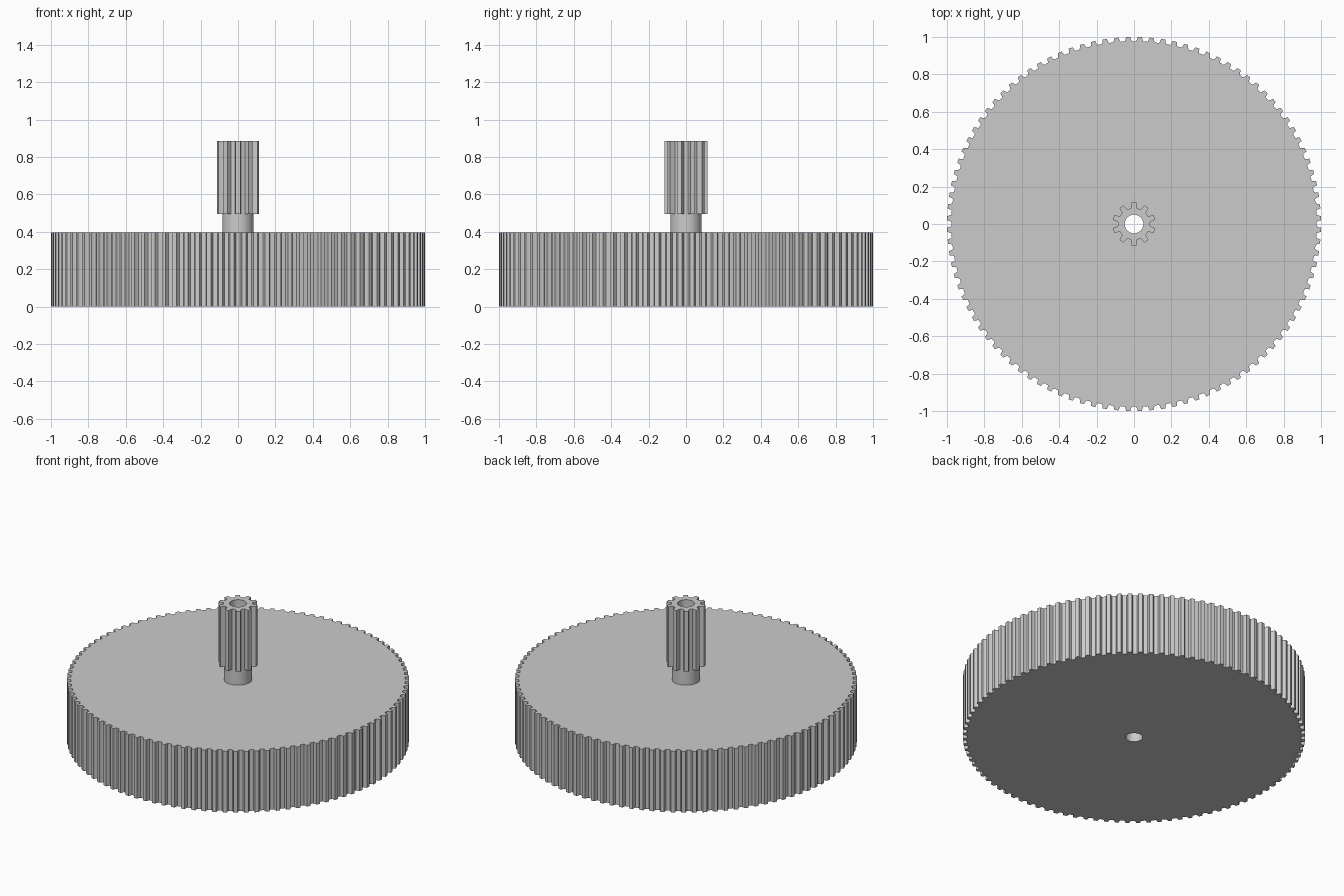
import bpy, bmesh
from math import cos, sin, pi

if "Cube" in bpy.data.objects:
    bpy.data.objects.remove(bpy.data.objects["Cube"], do_unlink=True)

grey = bpy.data.materials.new("plain grey")
grey.use_nodes = True
grey.diffuse_color = (0.6, 0.6, 0.6, 1)
grey.node_tree.nodes["Principled BSDF"].inputs["Base Color"].default_value = (0.6, 0.6, 0.6, 1)

BORE, SIDES = 0.05, 40


def circle(radius):
    return [(radius * cos(2 * pi * i / SIDES), radius * sin(2 * pi * i / SIDES)) for i in range(SIDES)]


def gear_outline(teeth, root, tip, start, profile):
    """Repeat one tooth; profile holds (angle as share of pitch, height share)."""
    pitch = 2 * pi / teeth
    points = []
    for i in range(teeth):
        for share, height in profile:
            a, r = start + (i + share) * pitch, root + (tip - root) * height
            points.append((r * cos(a), r * sin(a)))
    return points


def bored_prism(name, outline, bottom, top):
    """Extrude an outline with a round bore through it."""
    bm = bmesh.new()
    edges = []
    for loop in (outline, circle(BORE)):
        verts = [bm.verts.new((x, y, bottom)) for x, y in loop]
        edges += [bm.edges.new((v, verts[i - 1])) for i, v in enumerate(verts)]
    bmesh.ops.triangle_fill(bm, use_beauty=True, edges=edges, normal=(0, 0, 1))
    bmesh.ops.dissolve_limit(bm, angle_limit=0.01, verts=[], edges=[])
    result = bmesh.ops.extrude_face_region(bm, geom=bm.faces[:])
    for v in result["geom"]:
        if isinstance(v, bmesh.types.BMVert):
            v.co.z = top
    bmesh.ops.recalc_face_normals(bm, faces=bm.faces[:])
    mesh = bpy.data.meshes.new(name)
    bm.to_mesh(mesh)
    bm.free()
    mesh.materials.append(grey)
    obj = bpy.data.objects.new(name, mesh)
    bpy.context.collection.objects.link(obj)


# Tooth flanks with a rounded shoulder and a flat tip
tooth = [(-0.31, 0), (-0.24, 0.4), (-0.18, 1), (0.18, 1), (0.24, 0.4), (0.31, 0)]

# Large wheel, collar and small pinion share one axis and bore
bored_prism("large_gear", gear_outline(100, 0.977, 1.0, pi / 100, tooth), 0, 0.395)
bored_prism("collar", circle(0.083), 0.395, 0.495)
bored_prism("pinion", gear_outline(10, 0.086, 0.115, pi / 2, tooth), 0.495, 0.885)
